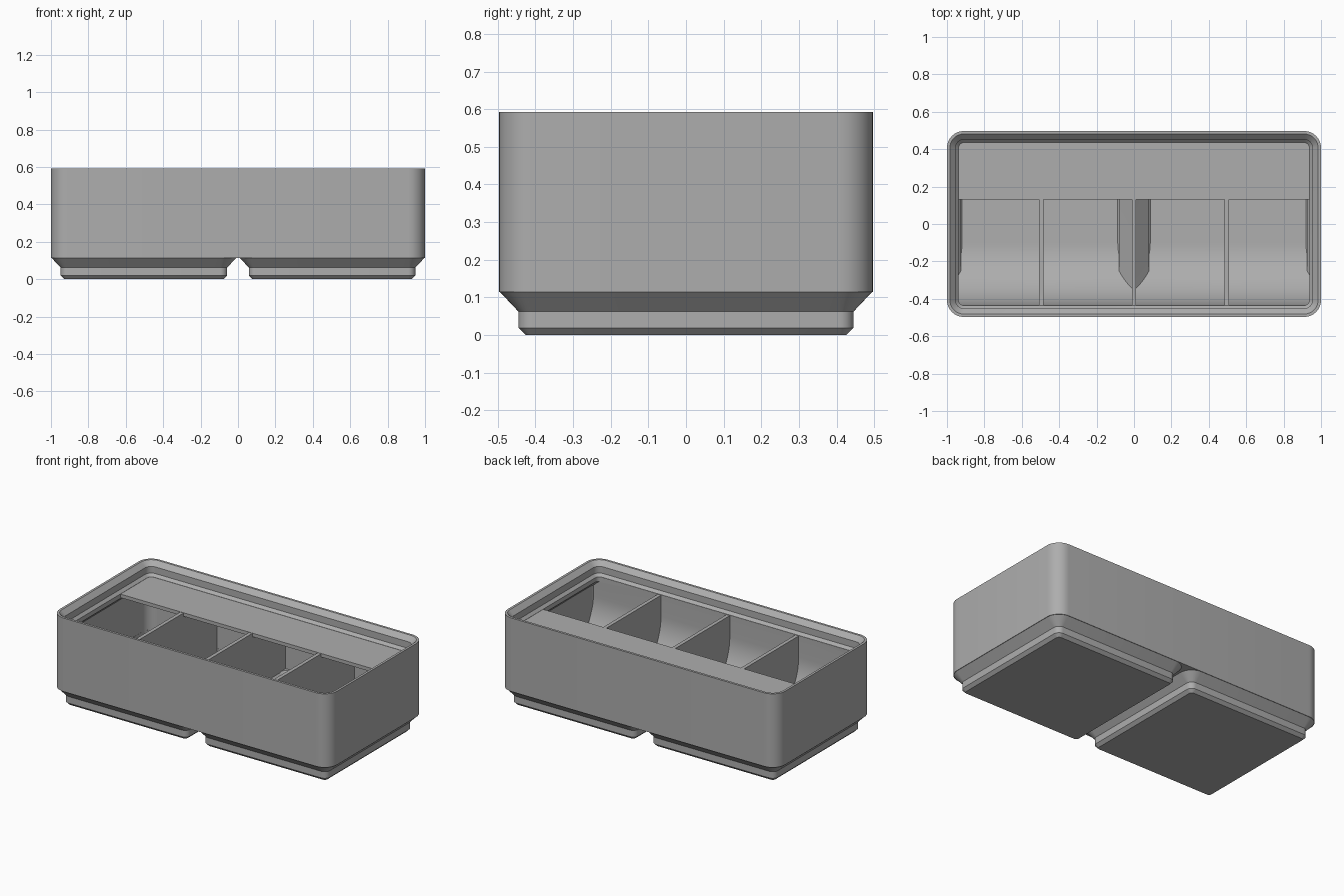
import bpy, bmesh
from math import sin, cos, pi, radians

cube = bpy.data.objects.get("Cube")
if cube:
    bpy.data.objects.remove(cube, do_unlink=True)

HX, HY, TOP = 1.0, 0.497, 0.593      # outer half sizes and height
WALL, RADIUS = 0.023, 0.09           # wall thickness and outer corner radius
PITCH = 0.503                        # centre of each foot in x


def make_object(name, bm):
    bmesh.ops.recalc_face_normals(bm, faces=bm.faces)
    mesh = bpy.data.meshes.new(name)
    bm.to_mesh(mesh)
    bm.free()
    obj = bpy.data.objects.new(name, mesh)
    bpy.context.collection.objects.link(obj)
    return obj


def rounded_ring(bm, x0, x1, hy, r, z, steps=8):
    """Rounded rectangle loop from x0 to x1 and -hy to hy."""
    corners = [(x1 - r, hy - r), (x0 + r, hy - r), (x0 + r, r - hy), (x1 - r, r - hy)]
    ring = []
    for i, (cx, cy) in enumerate(corners):
        for s in range(steps + 1):
            a = (i + s / steps) * pi / 2
            ring.append(bm.verts.new((cx + r * cos(a), cy + r * sin(a), z)))
    return ring


def loft(name, levels):
    """Closed solid through rounded rectangles (x0, x1, hy, r, z)."""
    bm = bmesh.new()
    rings = [rounded_ring(bm, *level) for level in levels]
    for low, high in zip(rings, rings[1:]):
        for i in range(len(low)):
            j = (i + 1) % len(low)
            bm.faces.new((low[i], low[j], high[j], high[i]))
    bm.faces.new(rings[0])
    bm.faces.new(rings[-1])
    return make_object(name, bm)


def extrude_x(name, profile, x0, x1):
    """Solid from a (y, z) profile swept along x."""
    bm = bmesh.new()
    face = bm.faces.new([bm.verts.new((x0, y, z)) for y, z in profile])
    swept = bmesh.ops.extrude_face_region(bm, geom=[face])["geom"]
    verts = [v for v in swept if isinstance(v, bmesh.types.BMVert)]
    bmesh.ops.translate(bm, verts=verts, vec=(x1 - x0, 0, 0))
    return make_object(name, bm)


def box_profile(y0, y1, z0, z1):
    return [(y0, z0), (y1, z0), (y1, z1), (y0, z1)]


def combine(target, helper, operation):
    """Apply a boolean to target and discard the helper."""
    helper.hide_render = True
    mod = target.modifiers.new("join", 'BOOLEAN')
    mod.operation, mod.solver, mod.object = operation, 'EXACT', helper
    graph = bpy.context.evaluated_depsgraph_get()
    mesh = bpy.data.meshes.new_from_object(target.evaluated_get(graph))
    target.modifiers.clear()
    target.data = mesh
    bpy.data.objects.remove(helper, do_unlink=True)


def inset_level(inset, z):
    return (inset - HX, HX - inset, HY - inset, RADIUS - inset, z)


# Outer body with two stepped feet
body = loft("storage_bin", [inset_level(0, 0.114), inset_level(0, TOP)])
foot_steps = [(0.426, 0.019, 0), (0.445, 0.038, 0.019),
              (0.445, 0.038, 0.062), (0.496, 0.089, 0.116)]
for side in (-1, 1):
    c = side * PITCH
    foot = loft("foot", [(c - h, c + h, h, r, z) for h, r, z in foot_steps])
    combine(body, foot, 'UNION')

# Inner space: stepped stacking lip above straight walls
lip_steps = [(WALL, 0.139), (WALL, 0.435), (0.062, 0.474), (0.062, 0.503),
             (0.0455, 0.52), (0.0455, 0.563), (0.0155, TOP), (0.0155, 0.65)]
space = loft("inner_space", [inset_level(i, z) for i, z in lip_steps])

# Inner space reaches down into each foot, leaving a ridge between them
hollow_steps = [(0.087, 0.919, 0.416, 0.02, 0.03), (0.08, 0.926, 0.423, 0.027, 0.037),
                (0.08, 0.926, 0.423, 0.027, 0.066), (0.03, 0.976, 0.473, 0.066, 0.116),
                (0.006, 0.976, 0.473, 0.066, 0.14)]
for side in (-1, 1):
    levels = [(min(side * a, side * b), max(side * a, side * b), hy, r, z)
              for a, b, hy, r, z in hollow_steps]
    combine(space, loft("foot_hollow", levels), 'UNION')

# Curved scoop along the front of the compartments
R, SCOOP_Y = 0.334, -0.1
arc = [(SCOOP_Y - R * sin(a), 0.03 + R * (1 - cos(a)))
       for a in (i * pi / 40 for i in range(21))]
front = SCOOP_Y - R
scoop = extrude_x("scoop", arc + [(front, 0.502), (-0.6, 0.502), (-0.6, 0), (SCOOP_Y, 0)],
                  -1.1, 1.1)
combine(space, scoop, 'DIFFERENCE')

# Label shelf along the back
shelf = extrude_x("label_shelf", box_profile(0.13, 0.6, 0.479, 0.502), -1.1, 1.1)
combine(space, shelf, 'DIFFERENCE')

# Three dividers
for x in (-0.496, 0, 0.496):
    divider = extrude_x("divider", box_profile(-0.6, 0.6, -0.1, 0.5), x - 0.012, x + 0.012)
    combine(space, divider, 'DIFFERENCE')

# Hollow out the bin
combine(body, space, 'DIFFERENCE')

# Single grey plastic
grey = bpy.data.materials.new("grey_plastic")
grey.use_nodes = True
colour = (0.42, 0.42, 0.42, 1)
grey.diffuse_color = colour
grey.node_tree.nodes["Principled BSDF"].inputs["Base Color"].default_value = colour
body.data.materials.clear()
body.data.materials.append(grey)
for poly in body.data.polygons:
    poly.material_index = 0

bpy.ops.object.select_all(action='DESELECT')
body.select_set(True)
bpy.context.view_layer.objects.active = body
bpy.ops.object.shade_smooth_by_angle(angle=radians(30))
